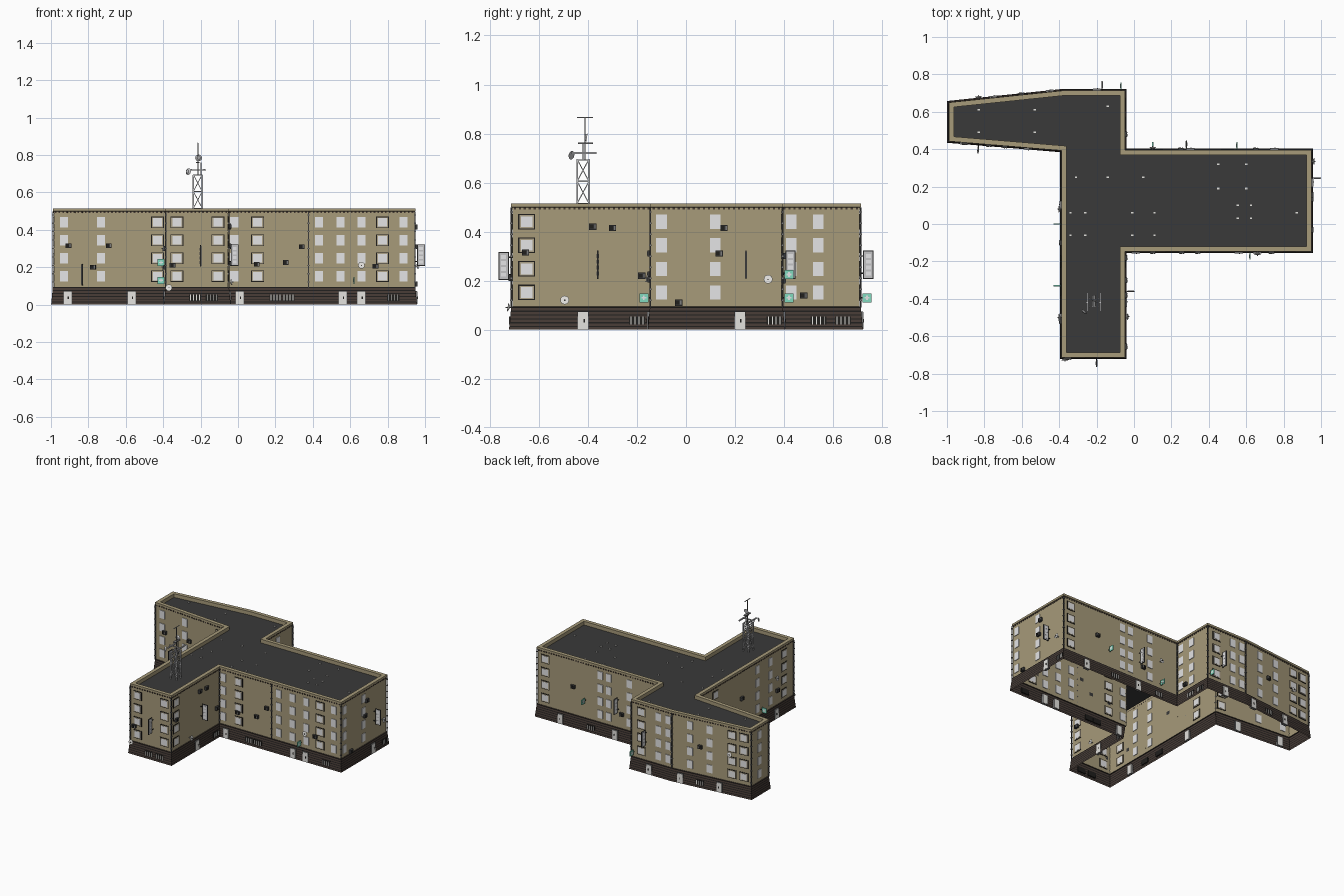
import bpy
import bmesh
from mathutils import Matrix, Vector

cube = bpy.data.objects.get("Cube")
if cube:
    bpy.data.objects.remove(cube, do_unlink=True)


def material(name, color):
    m = bpy.data.materials.new(name)
    m.use_nodes = True
    m.diffuse_color = (*color, 1)
    m.node_tree.nodes["Principled BSDF"].inputs["Base Color"].default_value = (*color, 1)
    return m


plaster = material("tan plaster", (.385, .325, .195))
trim = material("pale tan trim", (.42, .36, .25))
plank = material("dark brown plank", (.062, .043, .035))
shadow = material("near black", (.014, .013, .012))
tar = material("roof tar", (.042, .042, .042))
glass = material("pale window", (.78, .78, .79))
paint = material("door white", (.78, .77, .74))
steel = material("grey steel", (.2, .2, .2))
bright = material("light steel", (.55, .55, .56))
teal = material("teal sign", (.22, .7, .52))

# Footprint of the walls, counter-clockwise from the front wing
corners = [Vector(p) for p in (
    (-.382, -.708), (-.053, -.708), (-.053, -.142), (.943, -.142),
    (.943, .39), (-.053, .39), (-.053, .708), (-.382, .708),
    (-.985, .645), (-.985, .447), (-.382, .397))]
COUNT = len(corners)
(FRONT, FRONT_RIGHT, LONG_FRONT, LONG_END, LONG_BACK, BACK_RIGHT, BACK,
 SLANT_BACK, LEFT_END, SLANT_FRONT, FRONT_LEFT) = range(COUNT)
parts = {}


def mesh_for(part, mat):
    if part not in parts:
        parts[part] = (bmesh.new(), mat)
    return parts[part][0]


def box(part, mat, matrix, size):
    bmesh.ops.create_cube(mesh_for(part, mat), size=1,
                          matrix=matrix @ Matrix.Diagonal((*size, 1)))


def strut(part, mat, a, b, thick):
    a, b = Vector(a), Vector(b)
    turn = (b - a).to_track_quat('Z', 'Y').to_matrix().to_4x4()
    box(part, mat, Matrix.Translation((a + b) / 2) @ turn, (thick, thick, (b - a).length))


def ends(wall):
    return corners[wall], corners[(wall + 1) % COUNT]


def normal(wall):
    a, b = ends(wall)
    t = (b - a).normalized()
    return Vector((t.y, -t.x))


def on_wall(wall, c, z, out=0):
    """Frame on a wall at its x or y coordinate c: local x along it, -y outward."""
    a, b = ends(wall)
    k = 0 if abs(b.x - a.x) > abs(b.y - a.y) else 1
    n = normal(wall)
    p = a.lerp(b, (c - a[k]) / (b[k] - a[k])) + n * out
    t = (b - a).normalized()
    return Matrix(((t.x, -n.x, 0, p.x), (t.y, -n.y, 0, p.y), (0, 0, 1, z), (0, 0, 0, 1)))


def offset_ring(d):
    ring = []
    for i, p in enumerate(corners):
        m, n = normal(i - 1 if i else COUNT - 1), normal(i)
        ring.append(p + (m + n) * d / (1 + m.dot(n)))
    return ring


def shell(name, profile, mats, cap=None):
    """Sweep (offset, height, material of the strip above) around the footprint."""
    bm = bmesh.new()
    rings = [[bm.verts.new((p.x, p.y, z)) for p in offset_ring(d)] for d, z, _ in profile]
    for (low, high), (_, _, index) in zip(zip(rings, rings[1:]), profile):
        for i in range(COUNT):
            j = (i + 1) % COUNT
            bm.faces.new((low[i], low[j], high[j], high[i])).material_index = index
    if cap is not None:
        bm.faces.new(rings[-1]).material_index = cap
    finish(name, bm, mats)


def finish(name, bm, mats):
    mesh = bpy.data.meshes.new(name)
    bm.to_mesh(mesh)
    bm.free()
    for m in mats:
        mesh.materials.append(m)
    bpy.context.collection.objects.link(bpy.data.objects.new(name, mesh))


# Planked base, flared toward the ground, open underneath
planks = []
for i in range(6):
    d, z = .014 - .0015 * i, .0155 * i
    planks += [(d, z, 0), (d - .001, z + .0105, 1)]
shell("plank_base", planks + [(.006, .093, 0), (0, .094, 0)], [plank, shadow])

# Plastered walls, cornice, parapet and sunken roof
shell("walls_and_roof", [(0, .094, 0), (0, .498, 0), (.005, .5, 0), (.005, .515, 0),
                         (-.022, .515, 0), (-.022, .488, 1)], [plaster, tar], 1)

# Cornice dentils and corner downpipes
for wall in range(COUNT):
    a, b = ends(wall)
    k = 0 if abs(b.x - a.x) > abs(b.y - a.y) else 1
    steps = int((b - a).length / .02)
    for i in range(steps):
        box("cornice_dentils", plank, on_wall(wall, a[k] + (b[k] - a[k]) * (i + .5) / steps,
                                              .494, .002), (.009, .005, .008))
pipes = [(p.x, p.y) for p in offset_ring(.004)] + [(.377, -.146)]
for p in pipes:
    strut("downpipes", tar, (*p, .09), (*p, .498), .006)
    for i in range(9):
        box("pipe_brackets", steel, Matrix.Translation((*p, .12 + .045 * i)),
            (.011, .011, .006))

# Window columns per wall: plain ones, then framed ones
columns = {
    FRONT: ([], [-.327, -.108]),
    FRONT_RIGHT: ([], [-.65]),
    LONG_FRONT: ([-.02, .434, .548, .66, .885], [.105, .773]),
    LONG_END: ([-.1, .12], []),
    LONG_BACK: ([.36, .43, .19], [.88]),
    BACK_RIGHT: ([.43, .54], []),
    BACK: ([-.27, -.35], [-.13]),
    SLANT_BACK: ([-.52, -.67], [-.84, -.93]),
    LEFT_END: ([.55], []),
    SLANT_FRONT: ([-.93, -.733], [-.43]),
    FRONT_LEFT: ([-.29, -.44], [-.6, .2]),
}
for wall, (plain, framed) in columns.items():
    for z in (.152, .248, .344, .44):
        for c in plain:
            box("plain_windows", glass, on_wall(wall, c, z), (.043, .008, .058))
        for c in framed:
            box("window_outlines", shadow, on_wall(wall, c, z), (.069, .005, .063))
            box("window_frames", trim, on_wall(wall, c, z), (.06, .007, .054))
            box("framed_windows", glass, on_wall(wall, c, z), (.048, .009, .044))

# Doors and barred cellar windows
doors = {LONG_FRONT: (.01, .56, .66), SLANT_FRONT: (-.91, -.567), FRONT_RIGHT: (-.42,),
         LONG_END: (.22,), LONG_BACK: (.75, .3), BACK: (-.2,), SLANT_BACK: (-.45, -.75),
         FRONT_LEFT: (-.5, .1)}
for wall, spots in doors.items():
    for c in spots:
        box("door_frames", steel, on_wall(wall, c, .037, .006), (.045, .018, .073))
        box("doors", paint, on_wall(wall, c, .037, .006), (.04, .021, .068))
        box("door_handles", shadow, on_wall(wall, c + .004, .037, .017), (.006, .003, .014))
cellars = {FRONT: (-.23, -.14), LONG_FRONT: (.2, .27, .83), FRONT_RIGHT: (-.2,),
           LONG_END: (.36,), BACK_RIGHT: (.54, .64), LONG_BACK: (.5, .12),
           SLANT_BACK: (-.6,), FRONT_LEFT: (-.2, -.35)}
for wall, spots in cellars.items():
    for c in spots:
        box("cellar_openings", shadow, on_wall(wall, c, .037, .008), (.065, .01, .034))
        for i in range(4):
            box("cellar_bars", paint, on_wall(wall, c - .024 + .016 * i, .037, .012),
                (.004, .004, .032))

# Wall-mounted cooling units
for wall, c, z in ((SLANT_FRONT, -.905, .315), (SLANT_FRONT, -.69, .315),
                   (SLANT_FRONT, -.775, .2), (LONG_FRONT, .34, .31), (LONG_FRONT, .255, .225),
                   (LONG_FRONT, .735, .205), (LONG_FRONT, .1, .215), (FRONT, -.35, .21),
                   (FRONT_RIGHT, -.38, .42), (FRONT_RIGHT, -.3, .415),
                   (FRONT_RIGHT, -.655, .315), (FRONT_RIGHT, -.18, .22), (LONG_END, -.03, .11),
                   (LONG_END, .135, .31), (LONG_END, .155, .415), (BACK_RIGHT, .48, .14),
                   (LONG_BACK, .65, .3), (LONG_BACK, .25, .2), (SLANT_BACK, -.6, .3),
                   (FRONT_LEFT, -.1, .3), (FRONT_LEFT, -.52, .2)):
    box("cooling_units", tar, on_wall(wall, c, z, .008), (.03, .016, .025))
    box("cooling_fans", shadow, on_wall(wall, c - .005, z, .017), (.014, .002, .016))
    box("cooling_grilles", steel, on_wall(wall, c + .009, z, .017), (.005, .002, .016))

# Projecting panel signs and small teal signs on brackets
for wall, c, z in ((FRONT, -.2, .26), (FRONT_RIGHT, -.36, .265), (LONG_END, .245, .265),
                   (LONG_BACK, .28, .265), (BACK, -.17, .265), (SLANT_FRONT, -.83, .16)):
    box("sign_frames", tar, on_wall(wall, c, z, .036), (.005, .042, .115))
    box("sign_panels", bright, on_wall(wall, c, z, .036), (.008, .034, .107))
    for i in range(4):
        box("sign_blocks", glass, on_wall(wall, c, z - .036 + .024 * i, .036),
            (.0095, .02, .016))
    for s in (-.035, .035):
        box("sign_brackets", shadow, on_wall(wall, c, z + s, .008), (.004, .016, .005))
for wall, c, z in ((LONG_FRONT, .62, .13), (LONG_BACK, .1, .13), (LONG_BACK, .55, .225),
                   (BACK, -.07, .13), (FRONT_LEFT, -.33, .13), (FRONT_LEFT, 0, .225)):
    box("teal_signs", teal, on_wall(wall, c, z, .03), (.006, .037, .037))
    box("teal_sign_centres", glass, on_wall(wall, c, z, .03), (.008, .02, .007))
    box("teal_sign_centres", glass, on_wall(wall, c, z, .03), (.008, .007, .02))
    box("sign_brackets", shadow, on_wall(wall, c, z, .006), (.004, .014, .005))


def dish(part, mat, matrix):
    bmesh.ops.create_cone(mesh_for(part, mat), cap_ends=True, segments=16,
                          radius1=.018, radius2=.009, depth=.008, matrix=matrix)


# Wall dishes, tipped slightly upward
face_out = Matrix.Rotation(-1.75, 4, 'X')
for wall, c, z in ((LONG_FRONT, .66, .21), (FRONT, -.37, .09), (FRONT_RIGHT, -.495, .12),
                   (LONG_END, .335, .205), (SLANT_BACK, -.83, .3), (LONG_BACK, .1, .3),
                   (FRONT_LEFT, -.5, .3), (FRONT_LEFT, .08, .2)):
    dish("wall_dishes", paint, on_wall(wall, c, z, .016) @ face_out)
    box("dish_arms", steel, on_wall(wall, c, z, .014), (.005, .028, .005))

# Roof vents, in rectangles of four and a few single ones
spots = [(-.31, .25), (-.14, .25), (.05, .25), (.87, .06), (-.14, .63)]
for x0, x1, y0, y1 in ((-.34, -.26, -.06, .06), (-.01, .11, -.06, .06), (.45, .6, .19, .32),
                       (.555, .625, .03, .1), (-.83, -.53, .49, .61)):
    spots += [(x, y) for x in (x0, x1) for y in (y0, y1)]
for spot in spots:
    box("roof_vents", paint, Matrix.Translation((*spot, .491)), (.012, .009, .008))

# Lattice mast with crossbars and dishes
cx, cy, r = -.215, -.42, .024
feet = [(cx - r, cy - r), (cx + r, cy - r), (cx + r, cy + r), (cx - r, cy + r)]
for p, q in zip(feet, feet[1:] + feet[:1]):
    strut("mast", bright, (*p, .488), (*p, .694), .007)
    for z in (.515, .605, .692):
        strut("mast", bright, (*p, z), (*q, z), .005)
    for z in (.515, .605):
        strut("mast", bright, (*p, z), (*q, z + .09), .004)
        strut("mast", bright, (*q, z), (*p, z + .09), .004)
strut("mast_pole", steel, (cx, cy + .008, .69), (cx, cy + .008, .865), .005)
for x in (cx - .035, cx + .035):
    strut("mast_arms", bright, (x, cy - .048, .72), (x, cy + .055, .72), .008)
strut("mast_arms", bright, (cx - .055, cy, .72), (cx + .045, cy, .72), .007)
strut("mast_arms", bright, (cx, cy - .025, .865), (cx, cy + .041, .865), .004)
box("mast_platform", steel, Matrix.Translation((cx, cy + .01, .76)), (.02, .06, .006))
strut("mast_pole", steel, (cx + .018, cy, .69), (cx + .018, cy, .76), .005)
tilt = Matrix.Rotation(1.4, 4, 'X')
dish("mast_dishes", bright,
     Matrix.Translation((-.268, -.47, .712)) @ Matrix.Rotation(-.7, 4, 'Z') @ tilt)
dish("mast_dishes", bright, Matrix.Translation((cx + .004, cy + .012, .785)) @ tilt)

for part, (bm, mat) in parts.items():
    finish(part, bm, [mat])
